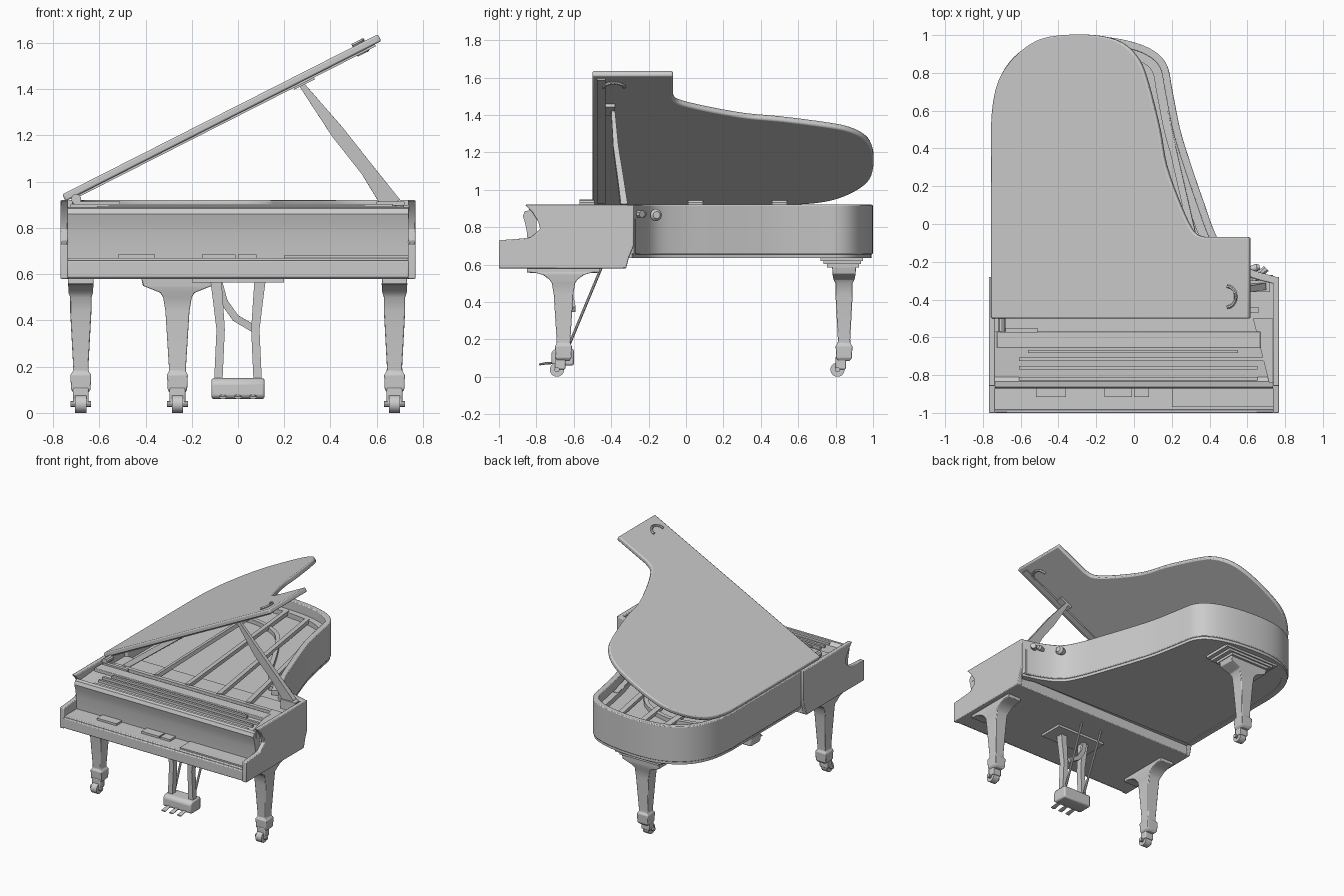
import bpy, bmesh, math
from mathutils import Vector, Matrix

if "Cube" in bpy.data.objects:
    bpy.data.objects.remove(bpy.data.objects["Cube"])


def make(name, verts, faces, matrix=None, bevel=0):
    me = bpy.data.meshes.new(name)
    me.from_pydata([tuple(v) for v in verts], [], faces)
    bm = bmesh.new()
    bm.from_mesh(me)
    bmesh.ops.recalc_face_normals(bm, faces=bm.faces)
    if matrix:
        bm.transform(matrix)
    bm.to_mesh(me)
    bm.free()
    ob = bpy.data.objects.new(name, me)
    bpy.context.collection.objects.link(ob)
    if bevel:
        mod = ob.modifiers.new("edge", 'BEVEL')
        mod.width, mod.segments, mod.limit_method = bevel, 2, 'ANGLE'
    return ob


def loft(name, rings, closed_ends=True, **kw):
    n = len(rings[0])
    faces = [(r * n + i, r * n + (i + 1) % n, (r + 1) * n + (i + 1) % n, (r + 1) * n + i)
             for r in range(len(rings) - 1) for i in range(n)]
    if closed_ends:
        faces += [tuple(range(n)), tuple(range((len(rings) - 1) * n, len(rings) * n))]
    return make(name, [v for r in rings for v in r], faces, **kw)


def prism(name, pts, a, b, axis='Z', **kw):
    put = (lambda p, t: (p[0], p[1], t)) if axis == 'Z' else (lambda p, t: (t, p[0], p[1]))
    return loft(name, [[put(p, a) for p in pts], [put(p, b) for p in pts]], **kw)


def box(name, x0, x1, y0, y1, z0, z1, **kw):
    return prism(name, [(x0, y0), (x1, y0), (x1, y1), (x0, y1)], z0, z1, **kw)


def beam(name, path, sizes, n=4, **kw):
    """Bar along a path; sizes are (half width x, half width y) per point."""
    rings = []
    path = [Vector(p) for p in path]
    for i, (p, s) in enumerate(zip(path, sizes)):
        d = path[min(i + 1, len(path) - 1)] - path[max(i - 1, 0)]
        side = Vector((0, 1, 0)).cross(d)
        side = side.normalized() if side.length > 1e-4 else Vector((1, 0, 0))
        up = d.cross(side).normalized()
        k = math.sqrt(2) if n == 4 else 1
        rings.append([p + side * s[0] * k * math.cos(math.tau * (j + .5) / n)
                      + up * s[1] * k * math.sin(math.tau * (j + .5) / n) for j in range(n)])
    return loft(name, rings, **kw)


def spline(pts, n=5):
    P = [Vector(p) for p in pts]
    P = [2 * P[0] - P[1]] + P + [2 * P[-1] - P[-2]]
    out = []
    for a, b, c, d in zip(P, P[1:], P[2:], P[3:]):
        for i in range(n):
            t = i / n
            out.append(.5 * (2 * b + (c - a) * t + (2 * a - 5 * b + 4 * c - d) * t * t
                             + (3 * b - a - 3 * c + d) * t ** 3))
    return out + [P[-2]]


def inset(path, d):
    out = []
    for i, p in enumerate(path):
        t = (path[min(i + 1, len(path) - 1)] - path[max(i - 1, 0)]).normalized()
        out.append(p + Vector((-t.y, t.x)) * d)
    return out


def sweep(name, path, d0, d1, z0, z1, **kw):
    return loft(name, [[(*a, z0), (*b, z0), (*b, z1), (*a, z1)]
                       for a, b in zip(inset(path, d0), inset(path, d1))], **kw)


# Curved case: rim, bottom moulding, bottom board, soundboard and inner ledge
rim = spline([(.755, -.28), (.62, -.24), (.5, -.17), (.43, -.05), (.365, .13), (.3, .32), (.245, .5),
              (.205, .7), (.175, .84), (.1, .92), (-.03, .97), (-.2, .995), (-.38, .995), (-.52, .96),
              (-.64, .88), (-.72, .75), (-.753, .58), (-.755, .4), (-.755, .05), (-.755, -.28)])
sweep("rim", rim, 0, .04, .655, .92, bevel=.006)
sweep("rim_moulding", rim, .008, .05, .635, .66)
prism("bottom_board", inset(rim, .03), .64, .66)
prism("soundboard", inset(rim, .035), .8, .815)
sweep("plate_flange", rim[12:-6], .035, .085, .81, .85)

# Iron plate struts and bridge
for x0, x1, y1 in [(-.62, -.6, .8), (-.36, -.42, .93), (-.1, -.25, .93), (.16, -.06, .9), (.4, .16, .6)]:
    beam("plate_strut", [(x0, -.45, .86), (x1, y1, .84)], [(.013, .018)] * 2)
bridge = spline([(.36, -.1), (.2, .12), (.05, .4), (-.1, .62), (-.35, .72), (-.6, .68)])
sweep("bridge", bridge, 0, .03, .81, .845)
box("pin_block", -.735, .735, -.57, -.27, .65, .845)
box("pin_rail", -.7, .66, -.47, -.44, .84, .865)

# Front case: key bed, cheeks, key slip plates, fallboard
box("key_bed", -.755, .755, -.985, -.32, .58, .67, bevel=.006)
cheek = [(-1, .58), (-.32, .58), (-.305, .64), (-.28, .7), (-.28, .92), (-.86, .92), (-.825, .885),
         (-.79, .83), (-.78, .79), (-.83, .745), (-.87, .74), (-1, .73)]
for s in (-1, 1):
    prism("cheek", cheek, s * .735, s * .768, 'X', bevel=.005)
box("key_slip", -.74, .74, -1, -.96, .585, .66, bevel=.006)
for x0, x1 in [(-.52, -.36), (-.155, -.01), (0, .08)]:
    box("slip_plate", x0, x1, -.915, -.85, .665, .685)
box("treble_block", .2, .737, -.97, -.85, .665, .68)
prism("fallboard", [(-.845, .67), (-.8, .67), (-.8, .86), (-.835, .89), (-.862, .885), (-.872, .86),
                    (-.86, .82), (-.85, .77)], -.737, .737, 'X')

# Sloped music shelf with rails and the desk behind it
prism("music_shelf", [(-.85, .84), (-.66, .86), (-.57, .86), (-.57, .885), (-.66, .88), (-.85, .865)],
      -.735, .735, 'X')
for y, x0, x1 in [(-.82, -.61, .655), (-.76, -.61, .655), (-.715, -.61, .71), (-.675, -.56, .55)]:
    z = .868 + (y + .85) * .08
    box("shelf_rail", x0, x1, y - .009, y + .009, z - .01, z + .015)
box("music_desk", -.725, .67, -.655, -.57, .87, .903, bevel=.004)
box("desk_latch", -.71, -.51, -.575, -.55, .88, .915)
prism("treble_arm", [(.63, -.5), (.74, -.5), (.74, -.84), (.715, -.84)], .84, .9)

# Open lid, modelled flat from its hinge and then tilted
tilt = math.radians(26.9)
M = Matrix.Translation((-.76, 0, .945)) @ Matrix.Rotation(-tilt, 4, 'Y')
curve = spline([(.37, -.07), (.31, -.04), (.24, .1), (.165, .31), (.13, .5), (.07, .74), (.02, .87),
                (-.07, .96), (-.2, .998), (-.38, 1), (-.52, .97), (-.64, .88), (-.72, .76), (-.755, .6),
                (-.76, .4), (-.76, .1)], 4)
lid = [Vector((-.76, -.5)), Vector((.605, -.5)), Vector((.605, -.07))] + curve
prism("lid", [((p.x + .76) / math.cos(tilt), p.y) for p in lid], -.033, 0, matrix=M, bevel=.008)
box("lid_batten", .04, 1.5, -.475, -.43, -.042, -.03, matrix=M)
box("lid_prop_block", 1.1, 1.2, -.43, -.38, -.05, -.03, matrix=M)
ring = [(1.41 + .05 * math.sin(a), -.385 + .055 * math.cos(a)) for a in [math.pi * i / 10 for i in range(11)]]
for z in (0, -.045):
    beam("lid_handle", [(x, y, z + .006) for x, y in ring], [(.009, .009)] * 11, n=6, matrix=M)
for y in (-.53, .05, .5):
    beam("hinge", [(-.7, y - .04, .925), (-.7, y + .04, .925)], [(.022, .022)] * 2, n=10)

# Prop stick
beam("lid_prop", [(.275, -.39, 1.42), (.43, -.375, 1.215), (.56, -.35, 1.05), (.665, -.33, .9)],
     [(.012, .01), (.03, .014), (.03, .016), (.042, .018)])
box("prop_base", .6, .72, -.36, -.3, .84, .915)

# Side knobs on the rim
for x, y, z, r in [(.49, -.17, .865, .032), (.61, -.24, .87, .02)]:
    beam("rim_knob", [(x, y, z), (x + .04, y + .01, z), (x + .055, y + .013, z)],
         [(r * .7, r * .7), (r, r), (r * .6, r * .6)], n=14)
beam("lock_bar", [(.63, -.3, .87), (.7, -.235, .87)], [(.02, .02)] * 2, n=8)


# Legs: square lofts, flared one way, with casters
def leg(name, x, y, profile, flare_x=False):
    rings = []
    for z, a, b in profile:
        hx, hy = (b, a) if flare_x else (a, b)
        rings.append([(x - hx, y - hy, z), (x + hx, y - hy, z), (x + hx, y + hy, z), (x - hx, y + hy, z)])
    loft(name, rings, bevel=.004)


def caster(x, y):
    beam("caster_wheel", [(x - .024, y, .038), (x + .024, y, .038)], [(.038, .038)] * 2, n=18)
    beam("caster_axle", [(x - .045, y, .038), (x + .045, y, .038)], [(.014, .014)] * 2, n=10)
    box("caster_fork", x - .034, x + .034, y - .01, y + .045, .04, .11, bevel=.006)


lower = [(.085, .03, .032), (.1, .042, .042), (.165, .045, .045), (.18, .034, .036), (.2, .033, .037),
         (.44, .046, .052), (.5, .046, .062)]
front = lower + [(.52, .053, .075), (.545, .054, .11), (.555, .054, .145), (.557, .055, .195), (.582, .055, .195)]
for x in (-.68, .677):
    leg("front_leg", x, -.655, front)
    caster(x, -.69)
leg("back_leg", -.262, .845, lower + [(.52, .056, .075), (.54, .06, .125), (.55, .062, .15), (.6, .064, .16)], True)
caster(-.262, .81)
box("back_leg_plate_lower", -.42, -.1, .755, .925, .585, .605)
box("back_leg_plate_middle", -.45, -.07, .735, .935, .603, .622)
box("back_leg_plate_upper", -.48, -.04, .72, .945, .62, .642)

# Pedal lyre: top plate, posts, box, pedals and braces
box("lyre_plate", -.2, .2, -.74, -.56, .563, .582)
for s in (-1, 1):
    beam("lyre_post", [(s * .085, -.655, .14), (s * .075, -.655, .36), (s * .088, -.655, .5), (s * .095, -.655, .57)],
         [(.018, .022), (.018, .022), (.022, .024), (.024, .026)])
    beam("lyre_brace", [(s * .08, -.625, .17), (s * .085, -.45, .59)], [(.008, .008)] * 2, n=8)
beam("lyre_cross_brace", [(-.085, -.63, .57), (-.06, -.62, .48), (-.01, -.61, .41), (.075, -.6, .36)], [(.016, .01)] * 4)
prism("pedal_box", [(-.72, .07), (-.7, .06), (-.6, .06), (-.6, .15), (-.7, .15), (-.72, .13)], -.115, .115, 'X', bevel=.01)
for x in (-.065, 0, .065):
    beam("pedal", [(x, -.7, .075), (x, -.75, .072), (x, -.785, .066)], [(.01, .007), (.016, .007), (.018, .006)], n=8)

# Smooth curves, crisp edges
for ob in bpy.context.collection.objects:
    ob.select_set(True)
    bpy.context.view_layer.objects.active = ob
bpy.ops.object.shade_smooth_by_angle()
